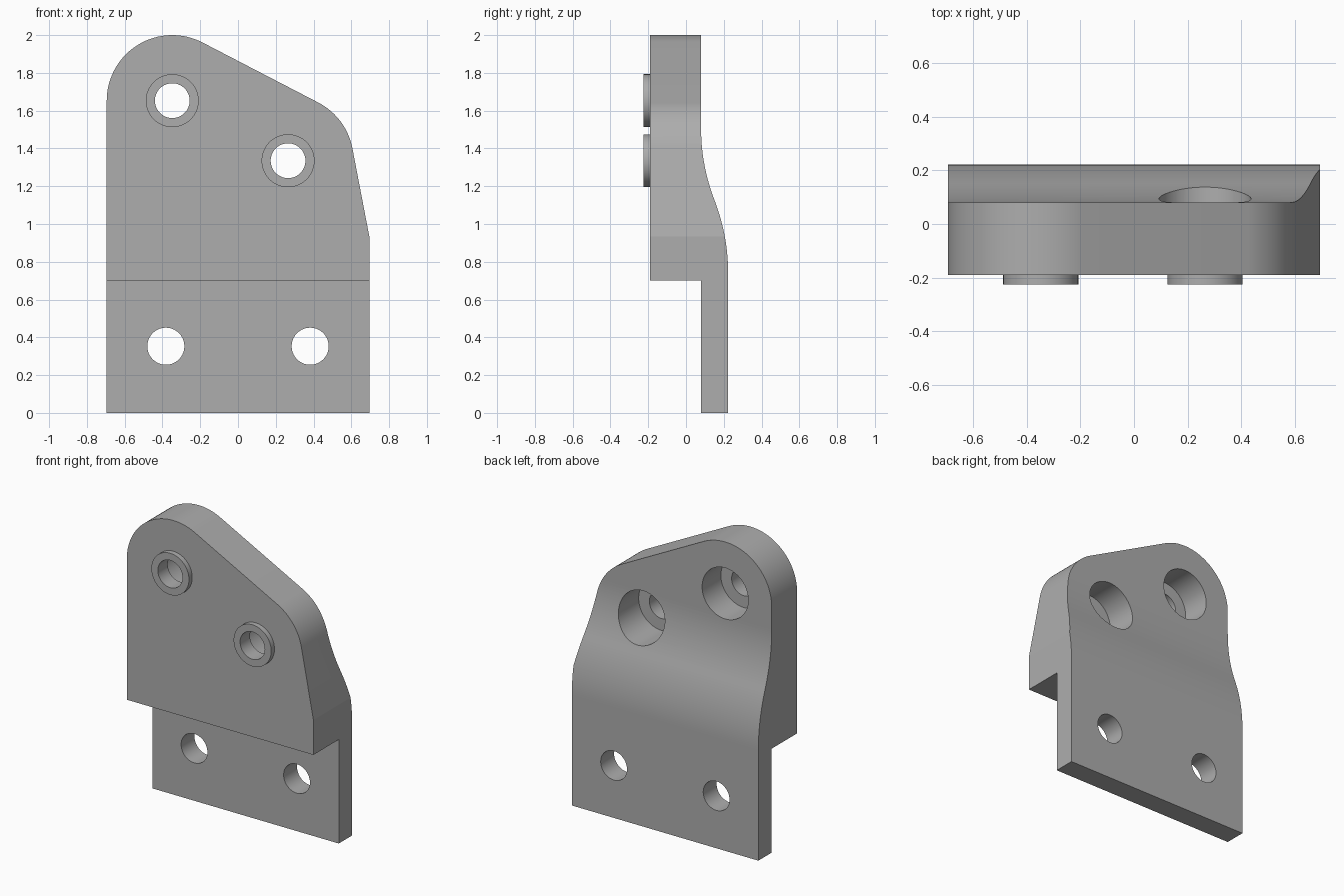
import bpy
import bmesh
from math import sin, cos, radians, atan2, degrees
from mathutils import Vector

cube = bpy.data.objects.get("Cube")
if cube:
    bpy.data.objects.remove(cube)

grey = bpy.data.materials.new("plain_grey")
grey.use_nodes = True
COLOUR = (0.42, 0.42, 0.42, 1)
grey.diffuse_color = COLOUR
grey.node_tree.nodes["Principled BSDF"].inputs["Base Color"].default_value = COLOUR

HALF = 0.695               # half width of the plate
FRONT, BACK = -0.19, 0.08  # faces of the thick upper body
REAR = 0.2225              # rear face of the lower tongue
MOUNTS = [(-0.348, 1.653), (0.265, 1.335)]
CORNER = 0.347             # outline radius around each mount


def prism(name, points, direction):
    """Extrude a closed polygon along a vector."""
    bm = bmesh.new()
    face = bm.faces.new([bm.verts.new(p) for p in points])
    grown = bmesh.ops.extrude_face_region(bm, geom=[face])
    verts = [v for v in grown["geom"] if isinstance(v, bmesh.types.BMVert)]
    bmesh.ops.translate(bm, verts=verts, vec=Vector(direction))
    bmesh.ops.recalc_face_normals(bm, faces=bm.faces)
    mesh = bpy.data.meshes.new(name)
    bm.to_mesh(mesh)
    bm.free()
    mesh.materials.append(grey)
    obj = bpy.data.objects.new(name, mesh)
    bpy.context.collection.objects.link(obj)
    return obj


def arc(x, z, radius, start, end, steps=32):
    angles = [radians(start + (end - start) * i / steps) for i in range(steps + 1)]
    return [(x + radius * cos(a), z + radius * sin(a)) for a in angles]


def rod(name, x, z, radius, y0, y1):
    ring = arc(x, z, radius, 0, 360, 96)[:-1]
    return prism(name, [(px, y0, pz) for px, pz in ring], (0, y1 - y0, 0))


def combine(target, tool, operation):
    mod = target.modifiers.new(operation.lower(), "BOOLEAN")
    mod.operation, mod.object, mod.solver = operation, tool, "EXACT"
    bpy.context.view_layer.objects.active = target
    bpy.ops.object.modifier_apply(modifier=mod.name)
    bpy.data.objects.remove(tool)


# Side profile: lower tongue, S-curved rear, thick upper body
s_low, s_high = 0.75, 1.5
profile = [(FRONT, 2.1), (FRONT, 0.7), (BACK, 0.7), (BACK, 0), (REAR, 0)]
for i in range(41):
    t = i / 40
    blend = 2 * t * t if t < 0.5 else 1 - 2 * (1 - t) ** 2
    profile.append((REAR + (BACK - REAR) * blend, s_low + (s_high - s_low) * t))
profile.append((BACK, 2.1))
bracket = prism("bracket_plate", [(-HALF - 0.1, y, z) for y, z in profile],
                (2 * HALF + 0.2, 0, 0))

# Front outline: rounded corners concentric with the two mounts
(ax, az), (bx, bz) = MOUNTS
slope = degrees(atan2(bx - ax, az - bz))
outline = [(-HALF, -0.0), (-HALF, 1.5)]
outline += arc(ax, az, CORNER, 180, slope)
outline += arc(bx, bz, CORNER, slope, 10.8, 24)
outline += [(HALF, 0.935), (HALF, 0)]
blank = prism("outline_blank", [(x, -0.5, z) for x, z in outline], (0, 1, 0))
combine(bracket, blank, "INTERSECT")

# Raised bosses with a bore and a counterbore from the rear
for x, z in MOUNTS:
    combine(bracket, rod("boss", x, z, 0.14, -0.225, -0.15), "UNION")
    combine(bracket, rod("bore", x, z, 0.092, -0.5, 0.5), "DIFFERENCE")
    combine(bracket, rod("counterbore", x, z, 0.172, -0.12, 0.5), "DIFFERENCE")

# Plain holes through the tongue
for x in (-0.382, 0.382):
    combine(bracket, rod("tongue_hole", x, 0.353, 0.098, -0.5, 0.5), "DIFFERENCE")

bpy.ops.object.select_all(action="DESELECT")
bracket.select_set(True)
bpy.context.view_layer.objects.active = bracket
bpy.ops.object.shade_smooth_by_angle(angle=radians(9))
